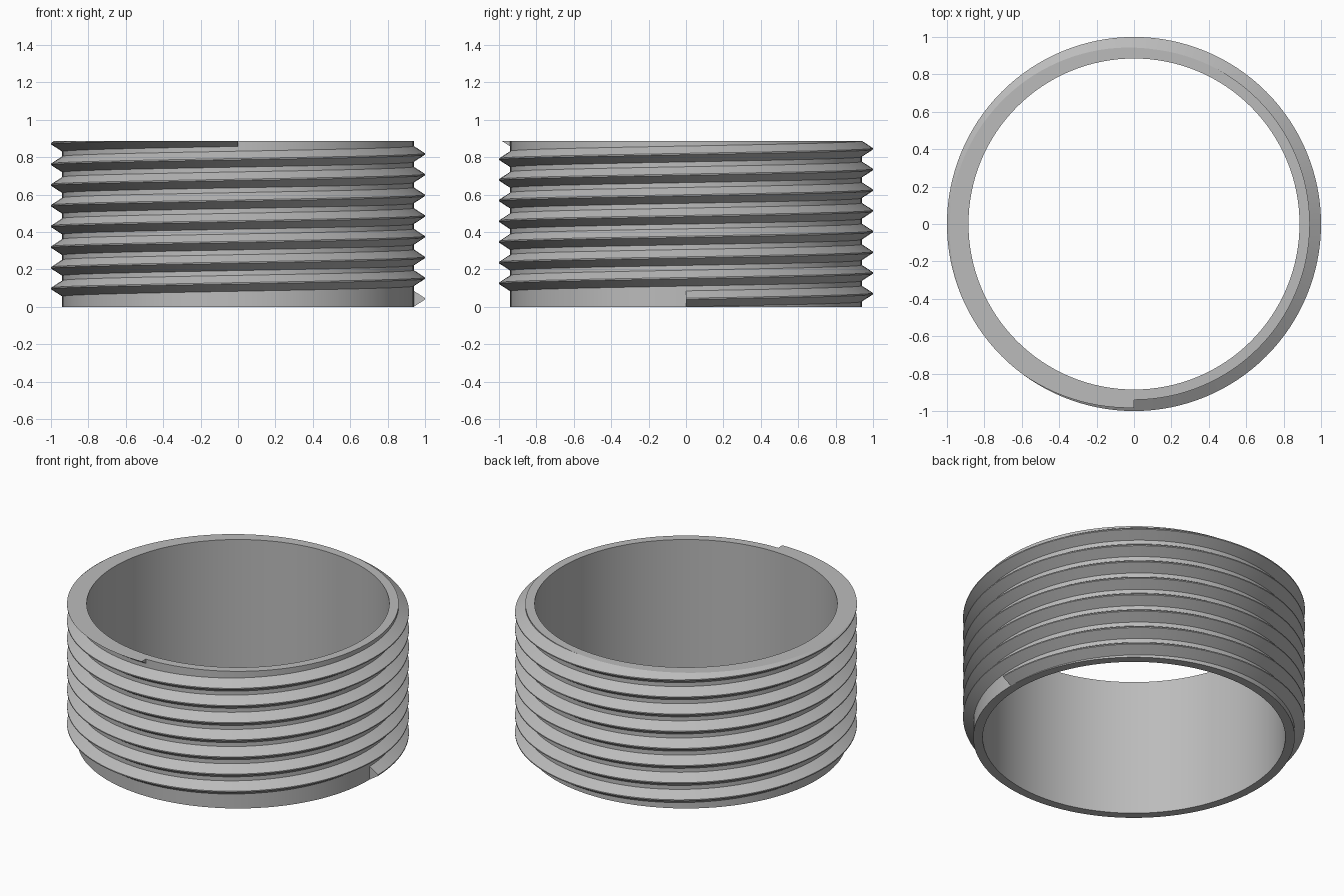
import bpy, bmesh, math

if "Cube" in bpy.data.objects:
    bpy.data.objects.remove(bpy.data.objects["Cube"])

H = 0.885            # sleeve height
R_IN, R_ROOT, R_CREST = 0.885, 0.94, 1.0
PITCH = H / 8
N = 128              # segments per turn
TURNS = 7.75

steel = bpy.data.materials.new("light grey")
steel.diffuse_color = (0.5, 0.5, 0.5, 1)
steel.use_nodes = True
steel.node_tree.nodes["Principled BSDF"].inputs["Base Color"].default_value = steel.diffuse_color


def sweep(bm, profile, steps, rise, closed):
    """Sweep an (r, z) profile around z, counter-clockwise, rising per turn."""
    rings = []
    for i in range(steps if closed else steps + 1):
        a = 2 * math.pi * i / N
        rings.append([bm.verts.new((r * math.cos(a), r * math.sin(a), z + rise * i / N))
                      for r, z in profile])
    k = len(profile)
    for i in range(steps):
        p, q = rings[i], rings[(i + 1) % len(rings)]
        for j in range(k):
            bm.faces.new((p[j], q[j], q[(j + 1) % k], p[(j + 1) % k]))
    if not closed:
        bm.faces.new(rings[0])
        bm.faces.new(rings[-1][::-1])


def finish(bm, name):
    bmesh.ops.recalc_face_normals(bm, faces=bm.faces)
    me = bpy.data.meshes.new(name)
    bm.to_mesh(me)
    bm.free()
    me.materials.append(steel)
    ob = bpy.data.objects.new(name, me)
    bpy.context.collection.objects.link(ob)
    bpy.ops.object.select_all(action='DESELECT')
    ob.select_set(True)
    bpy.context.view_layer.objects.active = ob
    bpy.ops.object.shade_smooth_by_angle(angle=math.radians(25))


# plain tube
bm = bmesh.new()
sweep(bm, [(R_IN, 0), (R_ROOT, 0), (R_ROOT, H), (R_IN, H)], N, 0, True)
finish(bm, "sleeve")

# helical ridge, trimmed flush with the top of the tube
bm = bmesh.new()
ridge = [(R_ROOT, 0), (R_CREST, 0.039), (R_CREST, 0.046), (R_ROOT, 0.085)]
sweep(bm, ridge, int(N * TURNS), PITCH, False)
cut = bmesh.ops.bisect_plane(bm, geom=bm.verts[:] + bm.edges[:] + bm.faces[:], dist=1e-6,
                             plane_co=(0, 0, H), plane_no=(0, 0, 1), clear_outer=True)
rim = [e for e in bm.edges if e.is_boundary]
bmesh.ops.triangle_fill(bm, edges=rim, use_beauty=True, normal=(0, 0, 1))
finish(bm, "screw_thread")
